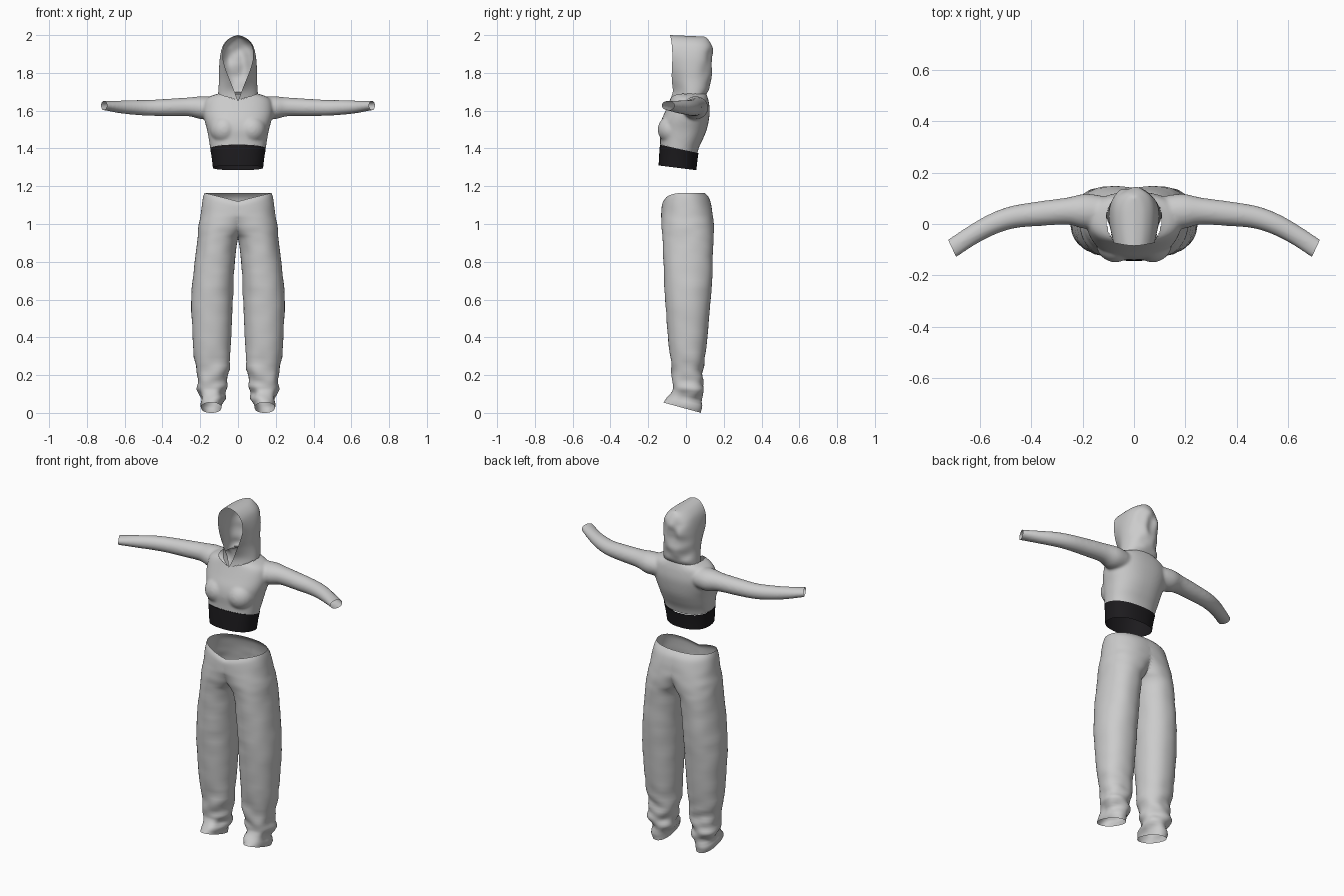
import bpy, bmesh, math
from mathutils import Vector, noise

if "Cube" in bpy.data.objects:
    bpy.data.objects.remove(bpy.data.objects["Cube"])

def spline(rows, sub):
    """Catmull-Rom resampling of parameter rows."""
    out = []
    n = len(rows)
    for i in range(n - 1):
        a, b, c, d = (rows[max(0, min(n - 1, i + k))] for k in (-1, 0, 1, 2))
        for s in range(sub):
            t = s / sub
            out.append([0.5 * (2 * q + (r - p) * t + (2 * p - 5 * q + 4 * r - u) * t * t
                               + (3 * q - p - 3 * r + u) * t ** 3)
                        for p, q, r, u in zip(a, b, c, d)])
    return out + [list(rows[-1])]

def superellipse(count, power):
    pts = []
    for i in range(count):
        a = 2 * math.pi * i / count
        c, s = math.cos(a), math.sin(a)
        pts.append((math.copysign(abs(c) ** (2 / power), c), math.copysign(abs(s) ** (2 / power), s)))
    return pts

def level_ring(row, count=48, power=2.3):
    """Horizontal section: z, x0, x1, y0, y1, tilt (front rise over back)."""
    z, x0, x1, y0, y1, tilt = row
    return [Vector(((x0 + x1) / 2 + u * (x1 - x0) / 2, (y0 + y1) / 2 + v * (y1 - y0) / 2, z - v * tilt / 2))
            for u, v in superellipse(count, power)]

def loft(bm, rings, closed=True, caps=False):
    vs = [[bm.verts.new(p) for p in r] for r in rings]
    n = len(vs[0])
    for a, b in zip(vs, vs[1:]):
        for i in range(n if closed else n - 1):
            j = (i + 1) % n
            bm.faces.new((a[i], a[j], b[j], b[i]))
    if caps:
        bm.faces.new(vs[0])
        bm.faces.new(vs[-1])

def finish(bm, name):
    bmesh.ops.remove_doubles(bm, verts=bm.verts, dist=1e-5)
    bmesh.ops.recalc_face_normals(bm, faces=bm.faces)
    for f in bm.faces:
        f.smooth = True
    me = bpy.data.meshes.new(name)
    bm.to_mesh(me)
    bm.free()
    ob = bpy.data.objects.new(name, me)
    bpy.context.collection.objects.link(ob)
    return ob

def cut(bm, co, no, inner):
    bmesh.ops.bisect_plane(bm, geom=bm.verts[:] + bm.edges[:] + bm.faces[:], plane_co=co,
                           plane_no=no, clear_inner=inner, clear_outer=not inner)

# trousers: one leg, cut at the centre seam and mirrored
leg = [(1.165, -.178, .178, -.115, .10, 0), (1.13, -.16, .187, -.127, .125, 0),
       (1.05, -.12, .198, -.13, .142, 0), (1.0, -.07, .207, -.13, .148, 0),
       (.95, -.025, .213, -.125, .147, 0), (.9, .005, .217, -.122, .145, 0),
       (.75, .02, .235, -.118, .14, 0), (.6, .027, .247, -.11, .13, 0),
       (.4, .035, .24, -.095, .113, 0), (.25, .045, .225, -.08, .095, 0),
       (.15, .06, .212, -.072, .088, 0), (.1, .07, .206, -.08, .085, .02),
       (.0275, .088, .195, -.12, .08, .055)]
rings = []
for row in spline(leg, 6):
    ring = level_ring(row, 56, 2.2)
    mid = sum(ring, Vector()) / len(ring)
    for p in ring:
        # baggy folds that grow towards the ankle
        h = row[0]
        amp = .003 + .024 * max(0, 1 - h / .35)
        amp *= min(1, max(0, h - .0275) / .05) * min(1, max(0, 1.165 - h) / .1)
        d = (p - mid).normalized()
        p += d * amp * noise.noise(Vector((p.x * 11, p.y * 11, p.z * 20)))
        # waist dips at the front centre
        if p.y < 0 and p.z > 1.03:
            p.z -= .045 * max(0, 1 - abs(p.x) / .178) * (p.z - 1.03) / .135
    rings.append(ring)
bm = bmesh.new()
loft(bm, rings)
cut(bm, (0, 0, 0), (1, 0, 0), True)
trousers = finish(bm, "trousers")
mirror = trousers.modifiers.new("Mirror", 'MIRROR')
mirror.merge_threshold = .001

# hoodie body and sleeves: closed volumes fused, then opened
torso = [(1.33, .137, -.14, .05), (1.40, .147, -.137, .067), (1.45, .155, -.137, .09),
         (1.5, .164, -.14, .11), (1.55, .178, -.13, .121), (1.60, .186, -.108, .126),
         (1.65, .178, -.087, .12), (1.675, .15, -.078, .113), (1.69, .107, -.073, .108),
         (1.705, .075, -.065, .10)]
bm = bmesh.new()
loft(bm, [level_ring(r) for r in spline([(z, -x, x, y0, y1, 0) for z, x, y0, y1 in torso], 4)], caps=True)
arm = [(.10, .045, 1.615, .06, .055), (.19, .05, 1.615, .068, .061), (.26, .05, 1.62, .053, .050),
       (.37, .04, 1.617, .048, .046), (.47, .027, 1.615, .044, .042), (.55, .0, 1.617, .041, .039),
       (.63, -.043, 1.62, .038, .033), (.708, -.094, 1.627, .038, .025), (.75, -.12, 1.63, .038, .025)]
path = spline(arm, 5)
for side in (1, -1):
    rings = []
    for i, (x, y, z, ry, rz) in enumerate(path):
        a, b = path[max(0, i - 1)], path[min(len(path) - 1, i + 1)]
        t = Vector((b[0] - a[0], b[1] - a[1], 0)).normalized()
        rings.append([Vector((side * (x - t.y * u * ry), y + t.x * u * ry, z + v * rz))
                      for u, v in superellipse(28, 2)])
    loft(bm, rings, caps=True)
    chest = bmesh.ops.create_uvsphere(bm, u_segments=24, v_segments=16, radius=.077)["verts"]
    bmesh.ops.translate(bm, verts=chest, vec=(side * .072, -.073, 1.5))
body = finish(bm, "hoodie_body")
rm = body.modifiers.new("Fuse", 'REMESH')
rm.mode = 'VOXEL'
rm.voxel_size = .007
sm = body.modifiers.new("Relax", 'SMOOTH')
sm.factor, sm.iterations = .5, 10
fused = bpy.data.meshes.new_from_object(body.evaluated_get(bpy.context.evaluated_depsgraph_get()))
body.modifiers.clear()
bm = bmesh.new()
bm.from_mesh(fused)
cut(bm, (0, -.135, 1.42), (0, .045, .195), True)
for side in (1, -1):
    cut(bm, (side * .708, -.098, 1.627), (side * .9, -.42, 0), False)
neck = []
for f in bm.faces:
    c = f.calc_center_median()
    if abs(c.x) < .13 and c.z > 1.655 + max(.33 * abs(c.x), .22 * (c.y + .085)):
        neck.append(f)
bmesh.ops.delete(bm, geom=neck, context='FACES')
for f in bm.faces:
    f.smooth = True
bm.to_mesh(body.data)
bm.free()
bpy.data.meshes.remove(fused)

# dark hem band
bm = bmesh.new()
band = [(1.2975, -.133, .133, -.145, .055, .025), (1.35, -.139, .139, -.142, .06, .035),
        (1.3975, -.147, .147, -.138, .066, .045)]
loft(bm, [level_ring(r) for r in spline(band, 3)])
hem = finish(bm, "hem_band")
mat = bpy.data.materials.new("dark_knit")
mat.diffuse_color = (.012, .011, .013, 1)
mat.use_nodes = True
mat.node_tree.nodes["Principled BSDF"].inputs["Base Color"].default_value = mat.diffuse_color
hem.data.materials.append(mat)

# hood: front z, back z, opening half width, half width, front y, side y, back y
hood = [(1.65, 1.685, 0, .106, -.088, .03, .105), (1.70, 1.715, .018, .104, -.07, .03, .122),
        (1.76, 1.77, .042, .1, -.075, .03, .126), (1.82, 1.82, .066, .1, -.075, .03, .132),
        (1.88, 1.88, .08, .096, -.072, .03, .14), (1.93, 1.93, .077, .085, -.074, .03, .138),
        (1.965, 1.96, .06, .068, -.077, .03, .128), (1.99, 1.983, .033, .038, -.082, .03, .112),
        (2.0, 1.992, 0, 0, -.085, .03, .097)]
rings = []
for zf, zb, ox, hx, yf, ym, yb in spline(hood, 5):
    half = []
    for i in range(12):
        s = i / 12
        half.append((ox + (hx - ox) * math.sin(s * math.pi / 2), yf + (ym - yf) * s))
    for i in range(17):
        a = i / 16 * math.pi / 2
        half.append((hx * max(0, math.cos(a)) ** .87, ym + (yb - ym) * math.sin(a) ** .87))
    ring = [(-x, y) for x, y in half] + [(x, y) for x, y in reversed(half[:-1])]
    pts = []
    for x, y in ring:
        z = zf + (zb - zf) * (y - yf) / (yb - yf)
        # soft creases at the back of the hood
        k = max(0, y - .03) / .1 * min(1, max(0, z - 1.69) / .04) * min(1, max(0, 1.97 - z) / .05)
        pts.append(Vector((x, y + .016 * k * noise.noise(Vector((x * 18, 3.3, z * 16))), z)))
    rings.append(pts)
bm = bmesh.new()
loft(bm, rings, closed=False)
finish(bm, "hood")
